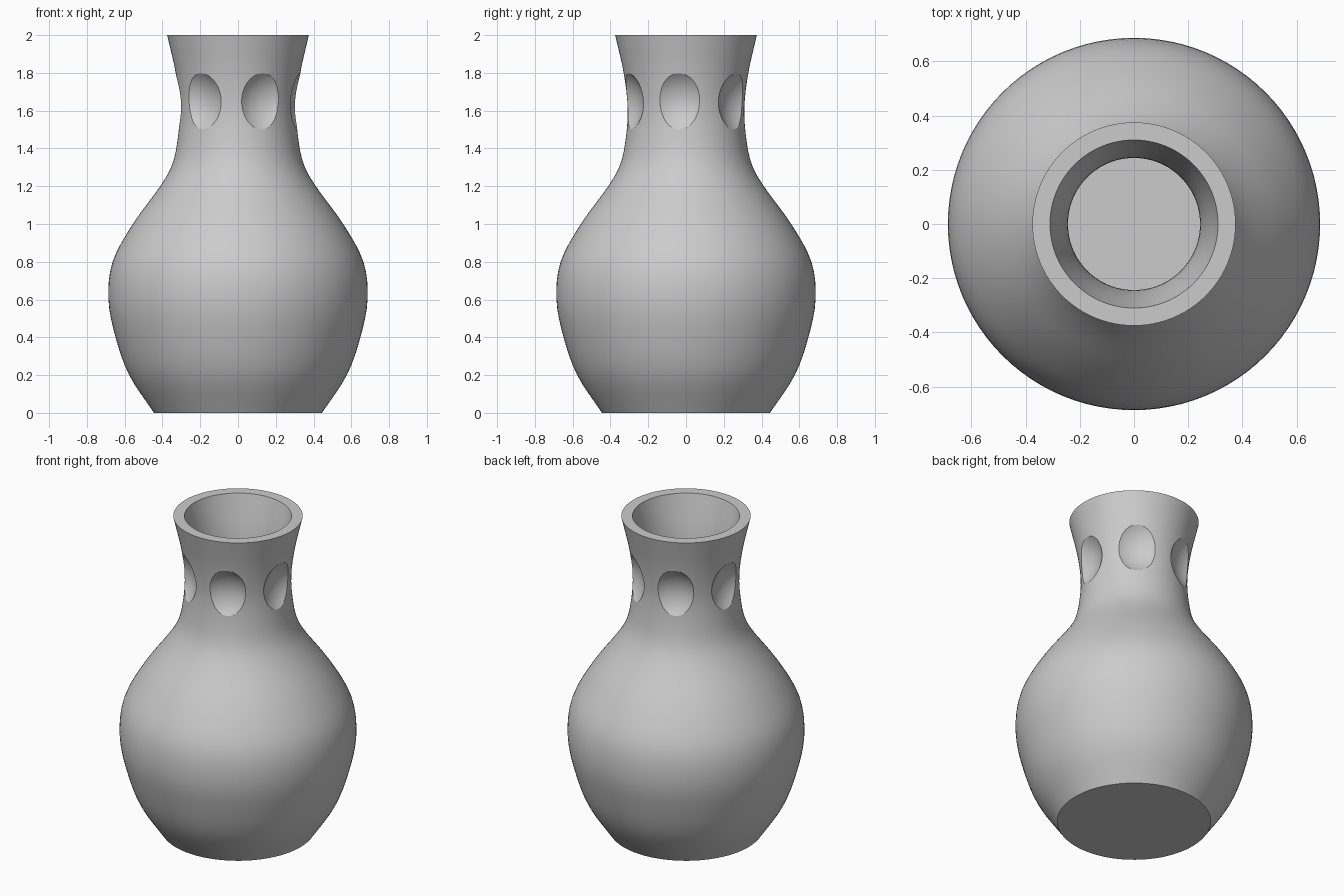
import bpy, bmesh, math
from mathutils import Vector

if "Cube" in bpy.data.objects:
    bpy.data.objects.remove(bpy.data.objects["Cube"], do_unlink=True)

SEGMENTS = 96
GREY = (0.6, 0.6, 0.6, 1)
clay = bpy.data.materials.new("grey clay")
clay.use_nodes = True
clay.diffuse_color = GREY
clay.node_tree.nodes["Principled BSDF"].inputs["Base Color"].default_value = GREY


def smooth_path(points, steps=4):
    """Catmull-Rom curve through (radius, height) points."""
    p = [Vector(q) for q in points]
    p = [2 * p[0] - p[1]] + p + [2 * p[-1] - p[-2]]
    path = []
    for a, b, c, d in zip(p, p[1:], p[2:], p[3:]):
        for i in range(steps):
            t = i / steps
            path.append(0.5 * (2 * b + (c - a) * t + (2 * a - 5 * b + 4 * c - d) * t ** 2
                               + (3 * b - a - 3 * c + d) * t ** 3))
    return path + [p[-2]]


def finish(name, bm):
    mesh = bpy.data.meshes.new(name)
    bm.to_mesh(mesh)
    bm.free()
    mesh.materials.append(clay)
    obj = bpy.data.objects.new(name, mesh)
    bpy.context.collection.objects.link(obj)
    return obj


# Hollow vase: outer wall, rim, inner wall and floor as one closed lathe
outer = smooth_path([(0.445, 0), (0.576, 0.2), (0.648, 0.4), (0.686, 0.6), (0.664, 0.8),
                     (0.557, 1.0), (0.412, 1.2), (0.347, 1.32), (0.318, 1.46),
                     (0.309, 1.62), (0.330, 1.8), (0.375, 2)])
WALL, FLOOR = 0.065, 0.07
inner = [Vector((v.x - WALL, v.y)) for v in outer if v.y > FLOOR]
bm = bmesh.new()
rings = []
for v in outer + inner[::-1]:
    rings.append([bm.verts.new((v.x * math.cos(a), v.x * math.sin(a), v.y))
                  for a in (math.tau * i / SEGMENTS for i in range(SEGMENTS))])
for low, high in zip(rings, rings[1:]):
    for i in range(SEGMENTS):
        j = (i + 1) % SEGMENTS
        bm.faces.new((low[i], low[j], high[j], high[i]))
bm.faces.new(rings[0][::-1])
bm.faces.new(rings[-1])
vase = finish("vase", bm)

# Six round thumb dents scooped out of the neck
bm = bmesh.new()
for k in range(6):
    a = math.radians(60 * k - 6.5)
    ball = bmesh.ops.create_uvsphere(bm, u_segments=48, v_segments=32, radius=0.225)
    bmesh.ops.translate(bm, verts=ball["verts"],
                        vec=(0.49 * math.cos(a), 0.49 * math.sin(a), 1.64))
dents = finish("dent_cutter", bm)
dents.hide_render = True

cut = vase.modifiers.new("dents", "BOOLEAN")
cut.operation = "DIFFERENCE"
cut.solver = "MANIFOLD"
cut.object = dents
bpy.ops.object.select_all(action="DESELECT")
vase.select_set(True)
bpy.context.view_layer.objects.active = vase
bpy.ops.object.modifier_apply(modifier="dents")
bpy.data.objects.remove(dents, do_unlink=True)
bpy.ops.object.shade_smooth_by_angle(angle=math.radians(25))
